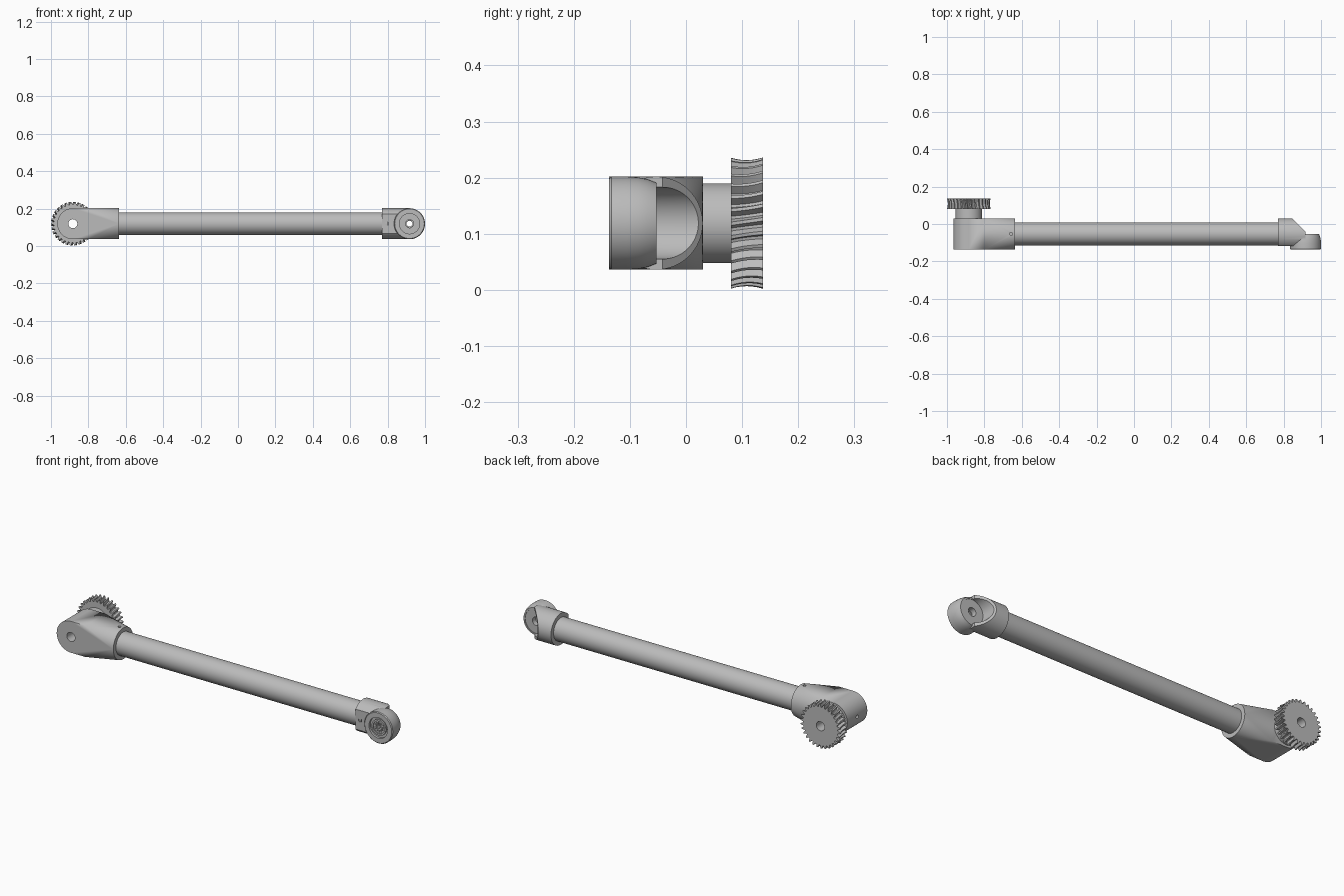
import bpy
import bmesh
from math import sin, cos, pi, radians
from mathutils import Vector

old = bpy.data.objects.get("Cube")
if old:
    bpy.data.objects.remove(old)

grey = bpy.data.materials.new("satin grey")
grey.use_nodes = True
grey.diffuse_color = (0.5, 0.5, 0.5, 1)
grey.node_tree.nodes["Principled BSDF"].inputs["Base Color"].default_value = (0.5, 0.5, 0.5, 1)

MID_Z = 0.119        # height of every axis
TUBE_Y = -0.053      # depth of the tube axis
R = 0.083            # radius of both end fittings
GEAR_X, EYE_X = -0.883, 0.917
FRONT, BACK = -0.137, 0.03


def to_object(name, bm):
    bmesh.ops.recalc_face_normals(bm, faces=bm.faces)
    mesh = bpy.data.meshes.new(name)
    bm.to_mesh(mesh)
    bm.free()
    mesh.materials.append(grey)
    obj = bpy.data.objects.new(name, mesh)
    bpy.context.collection.objects.link(obj)
    return obj


def skin(name, rings):
    """Join equal rings of points into a capped solid."""
    bm = bmesh.new()
    loops = [[bm.verts.new(p) for p in ring] for ring in rings]
    n = len(loops[0])
    for a, b in zip(loops, loops[1:]):
        for i in range(n):
            j = (i + 1) % n
            bm.faces.new((a[i], a[j], b[j], b[i]))
    bm.faces.new(loops[0])
    bm.faces.new(loops[-1])
    return to_object(name, bm)


def ring(axis, centre, radii, n=64, twist=0.0):
    """Ring round an axis; several radii repeat to form teeth."""
    points = []
    for i in range(n):
        r, t = radii[i % len(radii)], 2 * pi * i / n + twist
        u, v = r * cos(t), r * sin(t)
        offset = {"x": (0, u, v), "y": (u, 0, v), "z": (u, v, 0)}[axis]
        points.append(Vector(centre) + Vector(offset))
    return points


def rod(name, axis, start, length, radius, n=64):
    step = Vector([length * (axis == k) for k in "xyz"])
    return skin(name, [ring(axis, Vector(start) + step * k, [radius], n) for k in (0, 1)])


def block(name, low, high):
    (x0, y0, z0), (x1, y1, z1) = low, high
    return skin(name, [[(x, y0, z0), (x, y1, z0), (x, y1, z1), (x, y0, z1)] for x in (x0, x1)])


def combine(obj, operation, *others):
    """Apply booleans and discard the helper solids."""
    bpy.context.view_layer.objects.active = obj
    for other in others:
        mod = obj.modifiers.new("combine", "BOOLEAN")
        mod.operation, mod.object, mod.solver = operation, other, "EXACT"
        bpy.ops.object.modifier_apply(modifier=mod.name)
        bpy.data.objects.remove(other)


def soften(obj, angle=28):
    bpy.ops.object.select_all(action="DESELECT")
    obj.select_set(True)
    bpy.context.view_layer.objects.active = obj
    bpy.ops.object.shade_smooth_by_angle(angle=radians(angle))


# Housing: rounded block blending into a round collar
bm = bmesh.new()
for y in (FRONT, BACK):
    for p in ring("y", (GEAR_X, y, MID_Z), [R]):
        if p.x < GEAR_X + 0.001:
            bm.verts.new(p)
    for s in (-1, 1):
        bm.verts.new((-0.80, y, MID_Z + s * R))
for x in (-0.645, -0.635):
    for p in ring("x", (x, TUBE_Y, MID_Z), [R]):
        bm.verts.new(p)
bmesh.ops.convex_hull(bm, input=bm.verts)
bmesh.ops.dissolve_limit(bm, angle_limit=radians(0.5), verts=bm.verts, edges=bm.edges)
housing = to_object("pivot_housing", bm)
combine(housing, "DIFFERENCE",
        rod("bore", "y", (GEAR_X, -0.2, MID_Z), 0.4, 0.024, 40),
        rod("screw_hole", "z", (-0.657, TUBE_Y, MID_Z + 0.067), 0.05, 0.008, 20),
        rod("end_hole", "x", (-1.0, TUBE_Y, MID_Z), 0.08, 0.009, 20))
soften(housing)

# Boss between the housing and the gear
boss = rod("gear_boss", "y", (GEAR_X, BACK - 0.002, MID_Z), 0.054, 0.071)
combine(boss, "DIFFERENCE", rod("bore", "y", (GEAR_X, -0.2, MID_Z), 0.4, 0.024, 40))
soften(boss)

# Gear: slanted teeth with a slightly hollow rim
TEETH = 30
rows = []
for k in range(7):
    t = k / 3 - 1
    tip, root = 0.1125 + 0.0045 * t * t, 0.097 + 0.0045 * t * t
    rows.append(ring("y", (GEAR_X, 0.1085 + 0.0285 * t, MID_Z),
                     [tip, tip, root, root], TEETH * 4, 0.035 * t))
gear = skin("gear_wheel", rows)
combine(gear, "DIFFERENCE", rod("bore", "y", (GEAR_X, 0, MID_Z), 0.2, 0.024, 40))
soften(gear)

# Long tube
soften(rod("arm_tube", "x", (-0.66, TUBE_Y, MID_Z), 1.46, 0.061))

# Elbow: flattened collar running into a round eye
elbow = rod("elbow_joint", "x", (0.77, TUBE_Y, MID_Z), EYE_X - 0.77, R)
combine(elbow, "DIFFERENCE", block("flat_cut", (0.7, -0.3, -0.1), (1.1, -0.117, 0.4)))
profile = ((-0.137, 0.079), (-0.133, R), (-0.105, R), (-0.085, 0.0815),
           (-0.068, 0.078), (TUBE_Y, 0.072))
eye = skin("eye", [ring("y", (EYE_X, y, MID_Z), [r]) for y, r in profile])
combine(elbow, "UNION", eye)

# Slanted back of the elbow, with a round pocket
wedge = skin("wedge", [[(0.845, BACK, z), (0.815, 0.06, z), (1.1, 0.06, z),
                        (1.1, TUBE_Y + 0.0003, z), (0.9283, TUBE_Y + 0.0003, z)]
                       for z in (-0.1, 0.4)])
pocket = rod("pocket", "y", (EYE_X, TUBE_Y - 0.003, MID_Z), 0.2, 0.064)
combine(elbow, "DIFFERENCE", wedge, pocket,
        rod("recess", "y", (EYE_X, -0.2, MID_Z), 0.075, 0.054),
        rod("screw_hole", "y", (0.797, -0.2, MID_Z), 0.1, 0.009, 20),
        rod("eye_hole", "y", (EYE_X, -0.2, MID_Z), 0.3, 0.022, 40))
soften(elbow)

# Splined insert in the eye
insert = rod("splined_insert", "y", (EYE_X, -0.133, MID_Z), 0.05, 0.042)
combine(insert, "DIFFERENCE",
        rod("step", "y", (EYE_X, -0.2, MID_Z), 0.073, 0.033),
        skin("spline", [ring("y", (EYE_X, y, MID_Z), [0.027, 0.027, 0.019, 0.019], 48)
                        for y in (-0.2, -0.095)]),
        rod("core", "y", (EYE_X, -0.2, MID_Z), 0.2, 0.016, 32))
soften(insert)
